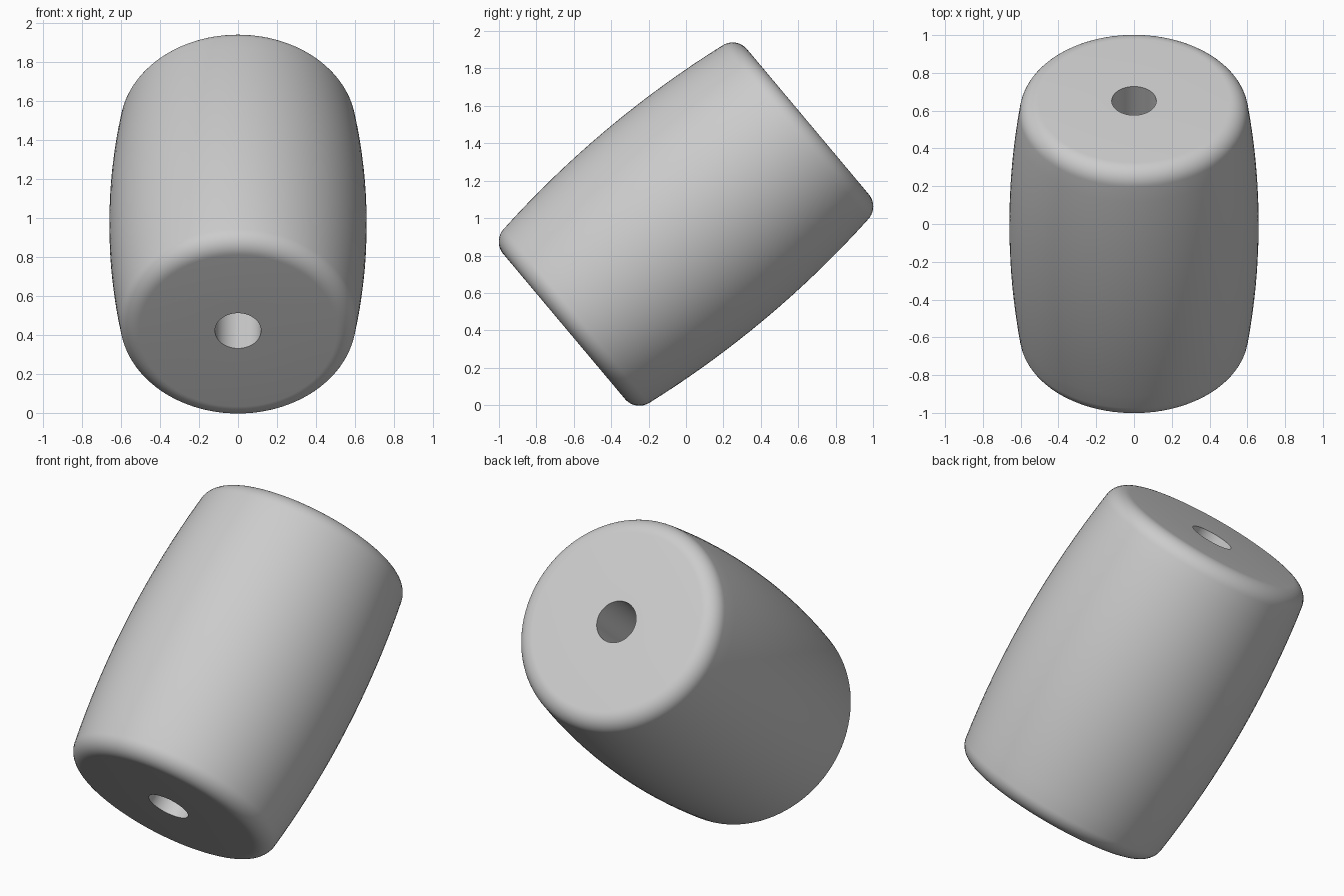
import bpy, bmesh
from math import radians, sin, cos, pi
from mathutils import Matrix, Vector

cube = bpy.data.objects.get("Cube")
if cube:
    bpy.data.objects.remove(cube, do_unlink=True)

# Colour
grey = bpy.data.materials.new("light_grey")
grey.use_nodes = True
colour = (0.6, 0.6, 0.6, 1)
grey.diffuse_color = colour
grey.node_tree.nodes["Principled BSDF"].inputs["Base Color"].default_value = colour

# Bead measurements along and across its axis
BELLY, BULGE = 0.66, 0.092
EDGE, EDGE_R, EDGE_A = 0.1, 0.507, 0.751
HALF, BORE = EDGE_A + EDGE, 0.118
SEGMENTS, TILT, CENTRE_Z = 96, -50, 0.968

# Half profile: bore rim, flat end, rounded edge, bulging side
edge_angles = [radians(90 - 82 * i / 10) for i in range(11)]
upper = [(BORE, HALF)]
upper += [(EDGE_R + EDGE * cos(t), EDGE_A + EDGE * sin(t)) for t in edge_angles]
side_end = upper[-1][1]
for i in range(1, 9):
    a = side_end * (1 - i / 8)
    upper.append((BELLY - BULGE * a * a, a))
profile = upper + [(r, -a) for r, a in reversed(upper[:-1])]

# Turn the closed profile around the axis to form the bead and its through hole
bm = bmesh.new()
verts = [bm.verts.new((r, 0, a)) for r, a in profile]
edges = [bm.edges.new((v, verts[(i + 1) % len(verts)])) for i, v in enumerate(verts)]
bmesh.ops.spin(bm, geom=verts + edges, cent=(0, 0, 0), axis=(0, 0, 1),
               angle=2 * pi, steps=SEGMENTS)
bmesh.ops.remove_doubles(bm, verts=bm.verts[:], dist=0.0005)
bmesh.ops.recalc_face_normals(bm, faces=bm.faces[:])

# Tilt the axis up toward the back
bm.transform(Matrix.Translation(Vector((0, 0, CENTRE_Z))) @ Matrix.Rotation(radians(TILT), 4, "X"))
mesh = bpy.data.meshes.new("barrel_bead")
bm.to_mesh(mesh)
bm.free()
mesh.materials.append(grey)
bead = bpy.data.objects.new("barrel_bead", mesh)
bpy.context.collection.objects.link(bead)

# Smooth shading with a crisp hole rim
bpy.ops.object.select_all(action="DESELECT")
bead.select_set(True)
bpy.context.view_layer.objects.active = bead
bpy.ops.object.shade_smooth_by_angle(angle=radians(35))
